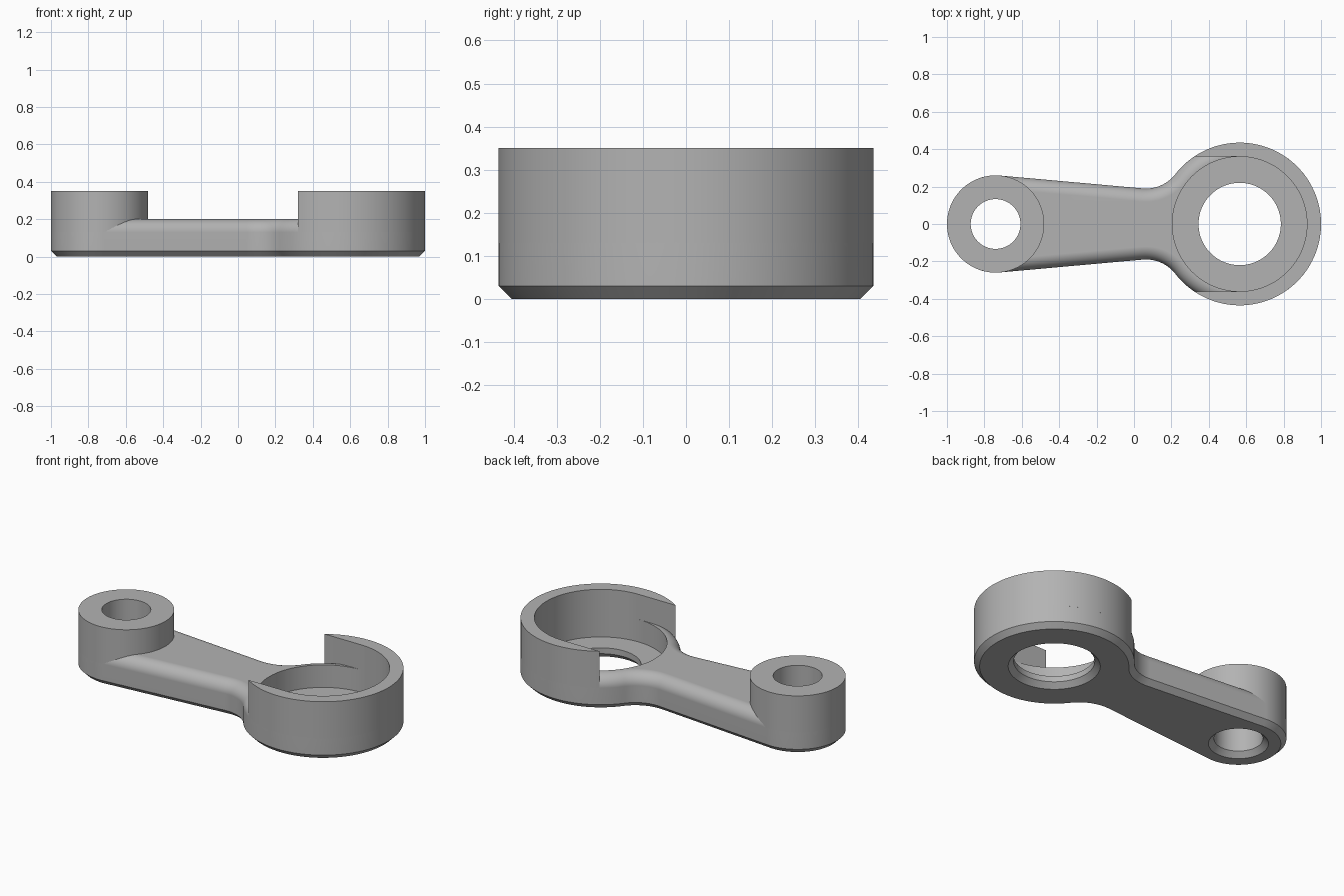
import bpy, bmesh, math
from mathutils import Vector

cube = bpy.data.objects.get("Cube")
if cube:
    bpy.data.objects.remove(cube, do_unlink=True)

# Main dimensions
SMALL, SMALL_R, SMALL_HOLE = Vector((-0.74, 0)), 0.26, 0.133
BIG, BIG_R, CUP_R, BIG_HOLE = Vector((0.565, 0)), 0.435, 0.36, 0.22
HEIGHT, ARM_TOP, FLOOR = 0.35, 0.2, 0.065
CHAMFER, ROUND, NECK_R, SLOPE = 0.03, 0.07, 0.2, 0.09

steel = bpy.data.materials.new("plain grey metal")
steel.use_nodes = True
GREY = (0.45, 0.45, 0.45, 1)
steel.diffuse_color = GREY
steel.node_tree.nodes["Principled BSDF"].inputs["Base Color"].default_value = GREY


def make_object(name, bm):
    bmesh.ops.remove_doubles(bm, verts=bm.verts, dist=1e-5)
    bmesh.ops.recalc_face_normals(bm, faces=bm.faces)
    mesh = bpy.data.meshes.new(name)
    bm.to_mesh(mesh)
    bm.free()
    mesh.materials.append(steel)
    obj = bpy.data.objects.new(name, mesh)
    bpy.context.collection.objects.link(obj)
    return obj


def select(obj):
    bpy.ops.object.select_all(action='DESELECT')
    obj.select_set(True)
    bpy.context.view_layer.objects.active = obj


def smooth(obj):
    select(obj)
    bpy.ops.object.shade_smooth_by_angle(angle=math.radians(30))
    obj.modifiers.new("even_shading", 'WEIGHTED_NORMAL').keep_sharp = True


def loft(name, rings, caps=True, closed=False):
    """Skin a stack of equal-length point loops."""
    bm = bmesh.new()
    loops = [[bm.verts.new(p) for p in ring] for ring in rings]
    pairs = list(zip(loops, loops[1:]))
    if closed:
        pairs.append((loops[-1], loops[0]))
    for low, high in pairs:
        for i in range(len(low)):
            j = (i + 1) % len(low)
            bm.faces.new((low[i], low[j], high[j], high[i]))
    if caps:
        bm.faces.new(loops[0])
        bm.faces.new(loops[-1])
    return make_object(name, bm)


def lathe(name, center, profile, caps=True, closed=False, n=128):
    turn = [2 * math.pi * i / n for i in range(n)]
    rings = [[(center.x + r * math.cos(a), r * math.sin(a), z) for a in turn]
             for r, z in profile]
    return loft(name, rings, caps, closed)


def arc(center, radius, start, end, n, side=1):
    """Points on an arc, each with its outward normal."""
    result = []
    for i in range(n + 1):
        a = start + (end - start) * i / n
        d = Vector((math.cos(a), math.sin(a)))
        result.append((center + d * radius, d * side))
    return result


# Outline: big end, concave neck and tangent arm side, mirrored in y
lean = math.pi / 2 - math.atan(SLOPE)
normal = Vector((math.cos(lean), math.sin(lean)))
along = Vector((normal.y, -normal.x))
# Neck centre is NECK_R outside the arm side and touches the big end
base = SMALL + normal * (SMALL_R + NECK_R)
gap = BIG - base
reach = gap.dot(along) - math.sqrt((BIG_R + NECK_R) ** 2 - gap.dot(normal) ** 2)
neck = base + along * reach
touch = neck - BIG
touch_angle = math.atan2(touch.y, touch.x)
half = arc(BIG, BIG_R, 0, touch_angle, 48)
half += arc(neck, NECK_R, touch_angle - math.pi, lean - math.pi, 20, -1)[1:]
half += arc(SMALL, SMALL_R, lean, math.pi, 40)
mirror = lambda v: Vector((v.x, -v.y))
outline = half + [(mirror(p), mirror(d)) for p, d in reversed(half[1:-1])]


# Base plate with chamfered underside and rounded top edge
layers = [(CHAMFER, 0), (0, CHAMFER)]
for i in range(11):
    a = math.pi / 2 * i / 10
    layers.append((ROUND * (1 - math.cos(a)), ARM_TOP - ROUND * (1 - math.sin(a))))
plate = loft("arm_plate", [[(*(p - d * inset), z) for p, d in outline]
                           for inset, z in layers])

# Bores with chamfered mouths, and the recessed cup
OVER = 0.02
cutters = [
    lathe("small_bore_cutter", SMALL, [
        (SMALL_HOLE + CHAMFER + OVER, -OVER), (SMALL_HOLE, CHAMFER), (SMALL_HOLE, HEIGHT)]),
    lathe("cup_cutter", BIG, [
        (BIG_HOLE + CHAMFER + OVER, -OVER), (BIG_HOLE, CHAMFER), (BIG_HOLE, FLOOR),
        (CUP_R, FLOOR), (CUP_R, HEIGHT)])]
for cutter in cutters:
    cutter.hide_render = True
    select(plate)
    cut = plate.modifiers.new("cut", 'BOOLEAN')
    cut.operation, cut.solver, cut.object = 'DIFFERENCE', 'EXACT', cutter
    bpy.ops.object.modifier_apply(modifier=cut.name)
    bpy.data.objects.remove(cutter, do_unlink=True)
smooth(plate)

# Small raised boss
seat = ARM_TOP - ROUND
smooth(lathe("small_boss", SMALL, [
    (SMALL_R, seat), (SMALL_R, HEIGHT), (SMALL_HOLE, HEIGHT), (SMALL_HOLE, seat)],
    caps=False, closed=True))

# Open C-shaped wall: outer arc, straight slot sides, inner half circle
mouth = math.pi - math.asin(CUP_R / BIG_R)
section = [p for p, d in arc(BIG, BIG_R, -mouth, mouth, 100)]
section += [p for p, d in arc(BIG, CUP_R, math.pi / 2, -math.pi / 2, 64)]
smooth(loft("cup_wall", [[(p.x, p.y, z) for p in section] for z in (seat, HEIGHT)]))
